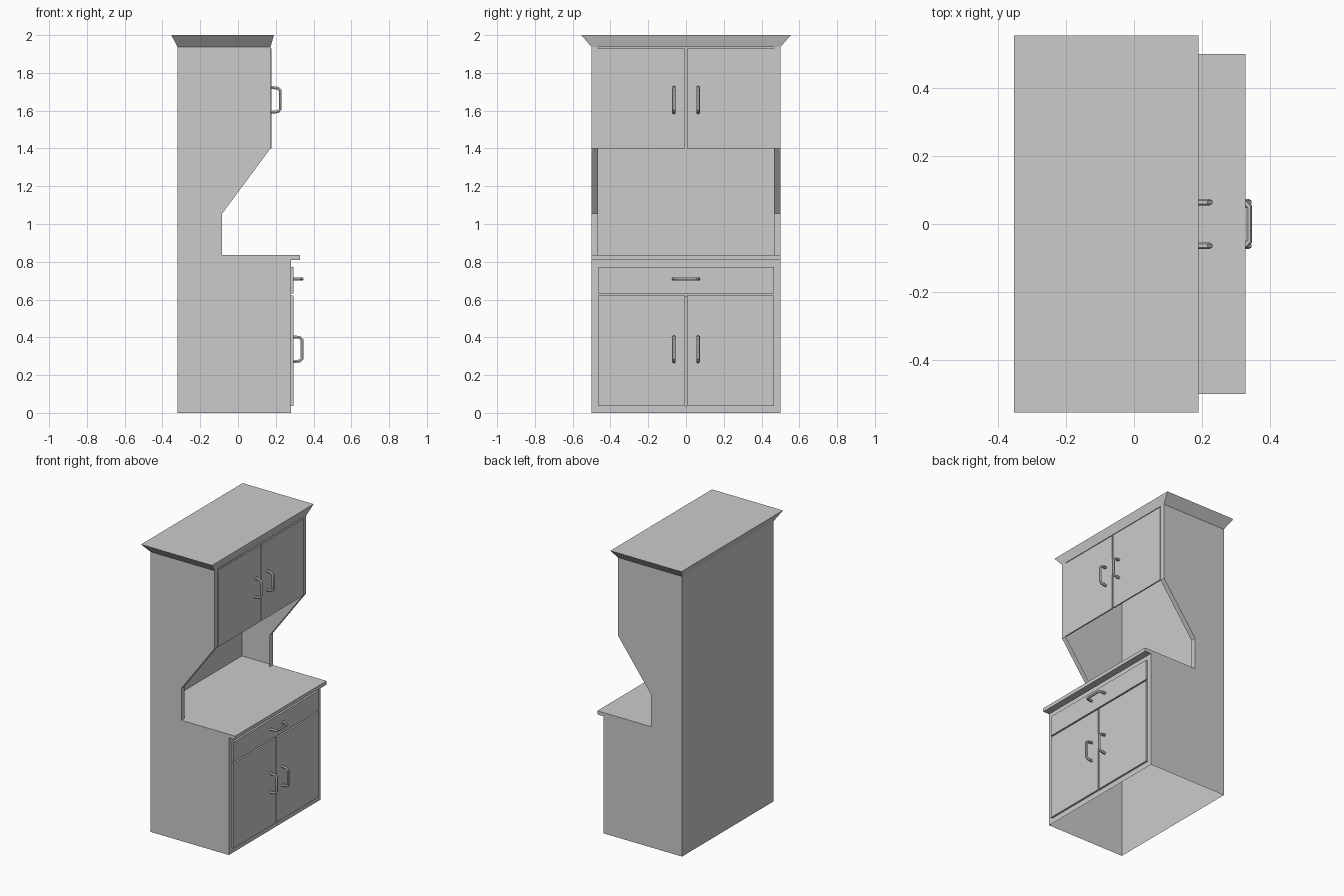
import bpy, bmesh

if "Cube" in bpy.data.objects:
    bpy.data.objects.remove(bpy.data.objects["Cube"])

W, IN = 0.5, 0.465          # half width, inner edge of the face frame
BACK, BASE_X = -0.32, 0.28  # back plane and base front plane
FRONT = [(BASE_X, 0), (BASE_X, 0.81), (-0.084, 0.835), (-0.084, 1.055),
         (0.172, 1.40), (0.172, 1.937)]


def mesh_object(name, faces, recalc=True):
    """Make a mesh from faces given as corner points."""
    bm = bmesh.new()
    for pts in faces:
        bm.faces.new([bm.verts.new(p) for p in pts])
    bmesh.ops.remove_doubles(bm, verts=bm.verts, dist=1e-5)
    if recalc:
        bmesh.ops.recalc_face_normals(bm, faces=bm.faces)
    me = bpy.data.meshes.new(name)
    bm.to_mesh(me)
    bm.free()
    ob = bpy.data.objects.new(name, me)
    bpy.context.collection.objects.link(ob)
    return ob


def frustum(name, lo, hi, bottom=True):
    """Box or flared box between two rectangles (x0, x1, y0, y1, z)."""
    def ring(r):
        x0, x1, y0, y1, z = r
        return [(x0, y0, z), (x1, y0, z), (x1, y1, z), (x0, y1, z)]
    a, b = ring(lo), ring(hi)
    faces = [[a[i], a[(i + 1) % 4], b[(i + 1) % 4], b[i]] for i in range(4)]
    faces.append(b)
    if bottom:
        faces.append(a[::-1])
    return mesh_object(name, faces)


def box(name, x0, x1, y0, y1, z0, z1):
    return frustum(name, (x0, x1, y0, y1, z0), (x0, x1, y0, y1, z1))


def front_rect(x, y0, y1, z0, z1):
    return [(x, y0, z0), (x, y1, z0), (x, y1, z1), (x, y0, z1)]


# Thin side panels and back panel, open underneath
outline = [(BACK, 0), (BASE_X, 0), (BASE_X, 0.835)] + FRONT[2:] + [(BACK, 1.937)]
side_faces = [[(x, -W, z) for x, z in outline],
              [(x, W, z) for x, z in reversed(outline)]]
back_face = front_rect(BACK, -W, W, 0, 1.937)[::-1]
mesh_object("cabinet_shell", side_faces + [back_face])

# Front edge strips of the hutch sides
strips = []
for s in (-1, 1):
    for (xa, za), (xb, zb) in zip(FRONT[2:], FRONT[3:]):
        q = [(xa, s * IN, za), (xa, s * W, za), (xb, s * W, zb), (xb, s * IN, zb)]
        strips.append(q if s > 0 else q[::-1])
mesh_object("hutch_face_frame", strips, False)

# Base face frame
mesh_object("base_face_frame", [
    front_rect(BASE_X, -W, -IN, 0, 0.81), front_rect(BASE_X, IN, W, 0, 0.81),
    front_rect(BASE_X, -IN, IN, 0, 0.037), front_rect(BASE_X, -IN, IN, 0.772, 0.81),
    front_rect(BASE_X, -IN, IN, 0.615, 0.64)], False)

# Counter and crown
box("countertop", BACK, 0.328, -W, W, 0.81, 0.835)
frustum("crown_moulding", (BACK, 0.172, -W, W, 1.937),
        (-0.353, 0.19, -0.555, 0.555, 2.0), bottom=False)


def handle(name, x, y, z, vertical=True):
    """Bent bar handle swept as a six-sided tube."""
    cu = bpy.data.curves.new(name, 'CURVE')
    cu.dimensions = '3D'
    cu.bevel_depth, cu.bevel_resolution, cu.use_fill_caps = 0.009, 1, True
    path = [(-0.002, 0.066), (0.035, 0.062), (0.046, 0.05),
            (0.046, -0.05), (0.035, -0.062), (-0.002, -0.066)]
    sp = cu.splines.new('POLY')
    sp.points.add(len(path) - 1)
    for p, (d, t) in zip(sp.points, path):
        p.co = (x + d, y, z + t, 1) if vertical else (x + d, y + t, z, 1)
    ob = bpy.data.objects.new(name, cu)
    bpy.context.collection.objects.link(ob)
    bpy.ops.object.select_all(action='DESELECT')
    ob.select_set(True)
    bpy.context.view_layer.objects.active = ob
    bpy.ops.object.convert(target='MESH')
    bpy.ops.object.shade_smooth_by_angle()


# Pairs of doors with handles
for label, x0, x1, z0, z1, hz in (("lower", BASE_X, 0.293, 0.037, 0.622, 0.337),
                                  ("upper", 0.168, 0.177, 1.40, 1.93, 1.657)):
    for side, s in (("left", -1), ("right", 1)):
        y0, y1 = sorted((s * 0.004, s * 0.467))
        box(f"{label}_door_{side}", x0, x1, y0, y1, z0, z1)
        handle(f"{label}_handle_{side}", x1, s * 0.064, hz)

# Drawer
box("drawer_front", BASE_X, 0.293, -0.467, 0.467, 0.632, 0.772)
handle("drawer_handle", 0.293, 0, 0.708, vertical=False)
